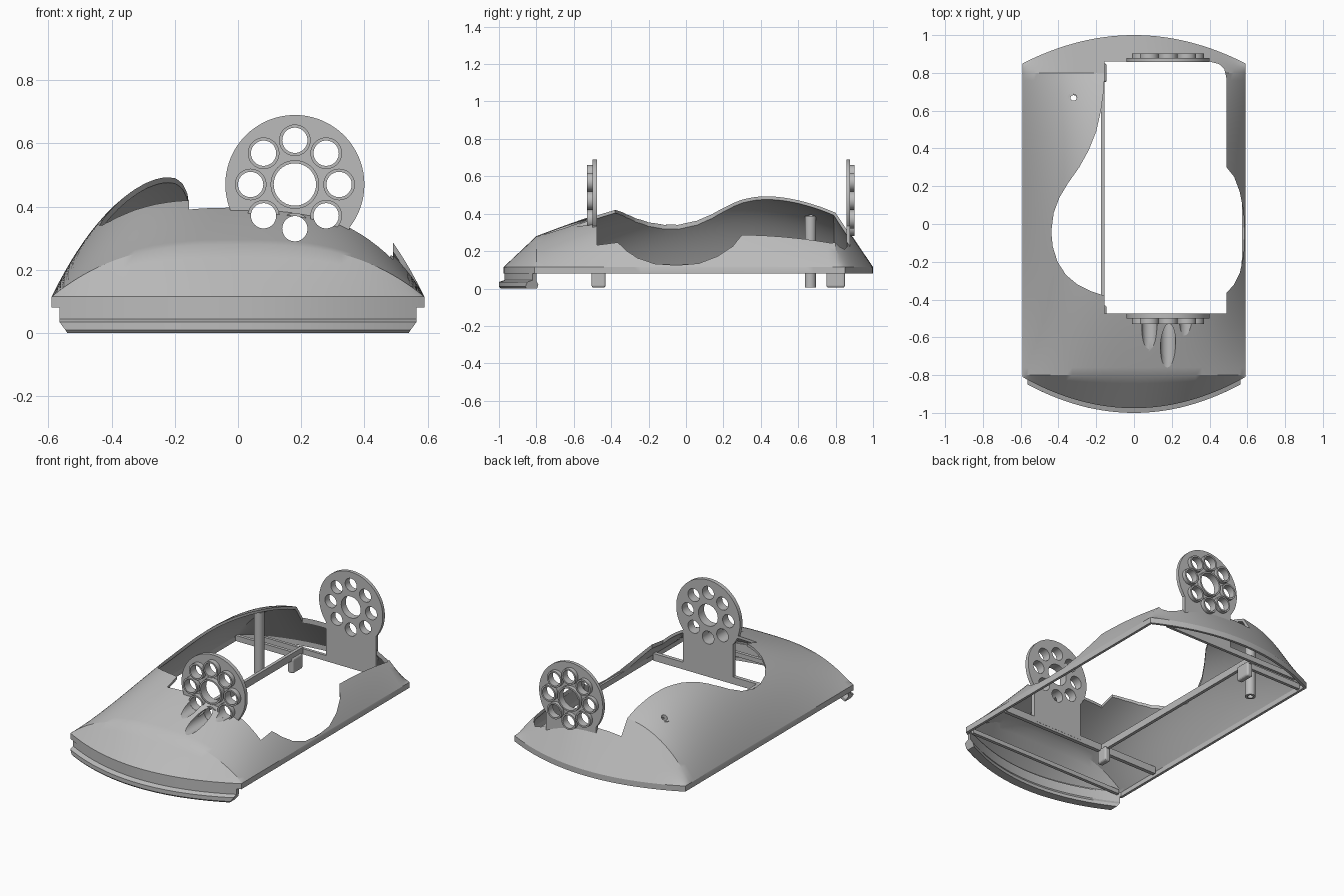
import bpy, bmesh
from math import sin, cos, pi, radians

if "Cube" in bpy.data.objects:
    bpy.data.objects.remove(bpy.data.objects["Cube"])

grey = bpy.data.materials.new("plain grey")
grey.use_nodes = True
grey.diffuse_color = (0.5, 0.5, 0.5, 1)
grey.node_tree.nodes["Principled BSDF"].inputs["Base Color"].default_value = (0.5, 0.5, 0.5, 1)

W, RIM, BASE, CREASE = 0.59, 0.115, 0.08, 0.8
HUB_X, HUB_Z = 0.18, 0.47


def activate(ob):
    bpy.ops.object.select_all(action='DESELECT')
    ob.select_set(True)
    bpy.context.view_layer.objects.active = ob


def smooth(ob):
    activate(ob)
    bpy.ops.object.shade_smooth_by_angle(angle=radians(30))
    return ob


def mesh_object(name, verts, faces, fix=True):
    me = bpy.data.meshes.new(name)
    me.from_pydata(verts, [], faces)
    bm = bmesh.new()
    bm.from_mesh(me)
    bmesh.ops.remove_doubles(bm, verts=bm.verts, dist=1e-5)
    if fix:
        bmesh.ops.recalc_face_normals(bm, faces=bm.faces)
    bm.to_mesh(me)
    bm.free()
    me.materials.append(grey)
    ob = bpy.data.objects.new(name, me)
    bpy.context.collection.objects.link(ob)
    return ob


def grid_faces(rows, cols):
    return [(r * cols + c, r * cols + c + 1, (r + 1) * cols + c + 1, (r + 1) * cols + c)
            for r in range(rows - 1) for c in range(cols - 1)]


def box(name, x0, x1, y0, y1, z0, z1):
    v = [(x, y, z) for x in (x0, x1) for y in (y0, y1) for z in (z0, z1)]
    f = [(0, 1, 3, 2), (4, 6, 7, 5), (0, 4, 5, 1), (2, 3, 7, 6), (0, 2, 6, 4), (1, 5, 7, 3)]
    return mesh_object(name, v, f)


def circle(x, y, r, n=40):
    return [(x + r * cos(2 * pi * i / n), y + r * sin(2 * pi * i / n)) for i in range(n)]


def sheet(name, loops, a, b, upright=True):
    """Filled outline with holes, thickened from a to b along y (upright) or z."""
    cu = bpy.data.curves.new(name, 'CURVE')
    cu.dimensions, cu.fill_mode, cu.extrude = '2D', 'BOTH', (b - a) / 2
    for loop in loops:
        sp = cu.splines.new('POLY')
        sp.points.add(len(loop) - 1)
        for p, (x, y) in zip(sp.points, loop):
            p.co = (x, y, 0, 1)
        sp.use_cyclic_u = True
    cu.materials.append(grey)
    ob = bpy.data.objects.new(name, cu)
    bpy.context.collection.objects.link(ob)
    mid = (a + b) / 2
    ob.location = (0, mid, 0) if upright else (0, 0, mid)
    ob.rotation_euler.x = pi / 2 if upright else 0
    activate(ob)
    bpy.ops.object.convert(target='MESH')
    ob = bpy.context.object
    bm = bmesh.new()
    bm.from_mesh(ob.data)
    bmesh.ops.remove_doubles(bm, verts=bm.verts, dist=1e-5)
    bmesh.ops.recalc_face_normals(bm, faces=bm.faces)
    bm.to_mesh(ob.data)
    bm.free()
    return smooth(ob)


def cut(ob, cutter):
    cutter.hide_render = True
    mod = ob.modifiers.new("cut", 'BOOLEAN')
    mod.operation, mod.solver, mod.object = 'DIFFERENCE', 'EXACT', cutter
    activate(ob)
    bpy.ops.object.modifier_apply(modifier=mod.name)
    bpy.data.objects.remove(cutter)


# Domed body surface
def arch(x):
    return 1 - (abs(x) / W) ** 2.9


def front_edge(x):
    return -0.975 + 0.165 * (x / W) ** 2


def back_edge(x):
    return 1 - 0.15 * (x / W) ** 2


def height(x, y):
    yc = max(-CREASE, min(CREASE, y))
    h = (0.397 + 0.14 * yc - 0.26 * yc ** 2 - 0.091 * yc ** 3) * arch(x)
    if abs(y) > CREASE:
        edge = front_edge(x) if y < 0 else back_edge(x)
        h *= max(0, 1 - (y - yc) / (edge - yc))
    return RIM + h


xs = [W * sin(pi / 2 * i / 24) for i in range(-24, 25)]
ts = [i / 4 for i in range(5)]
verts = []
columns = [xs[0]] + xs + [xs[-1]]
spans = [-CREASE + 2 * CREASE * i / 40 for i in range(1, 40)]
n_rows = 2 * len(ts) + len(spans) + 2
for r in range(n_rows):
    for c, x in enumerate(columns):
        k = min(max(r - 1, 0), n_rows - 3)
        if k < len(ts):
            y = front_edge(x) + (-CREASE - front_edge(x)) * ts[k]
        elif k < len(ts) + len(spans):
            y = spans[k - len(ts)]
        else:
            y = CREASE + (back_edge(x) - CREASE) * ts[k - len(ts) - len(spans)]
        skirt = r in (0, n_rows - 1) or c in (0, len(columns) - 1)
        verts.append((x, y, BASE if skirt else height(x, y)))
shell = mesh_object("body_shell", verts, grid_faces(n_rows, len(columns)), fix=False)
solid = shell.modifiers.new("thickness", 'SOLIDIFY')
solid.thickness, solid.offset, solid.use_even_offset = 0.016, -1, True
activate(shell)
bpy.ops.object.modifier_apply(modifier=solid.name)

# Cockpit opening with a scoop on each side
opening = [(-.155, -.475), (-.155, -.38), (-.23, -.355), (-.3, -.32), (-.36, -.27), (-.405, -.2),
           (-.43, -.12), (-.438, -.04), (-.425, .06), (-.395, .14), (-.35, .215), (-.29, .3),
           (-.24, .39), (-.2, .49), (-.175, .6), (-.16, .71), (-.155, .8), (-.155, .86),
           (.4, .86), (.45, .847), (.478, .82), (.49, .77), (.49, .3), (.53, .25), (.56, .17),
           (.58, .07), (.585, -.05), (.58, -.17), (.56, -.26), (.53, -.32), (.49, -.365), (.49, -.475)]
cut(shell, sheet("opening_cutter", [opening], RIM + 0.002, 1, upright=False))

# Hole pattern of the round plates, bored on through the shell
ring_holes = [(HUB_X + 0.14 * cos(i * pi / 4), HUB_Z + 0.14 * sin(i * pi / 4), 0.04) for i in range(8)]
holes = ring_holes + [(HUB_X, HUB_Z, 0.067)]
low_holes = [h for h in ring_holes if h[1] < 0.4]
for x, z, r in low_holes:
    cut(shell, sheet("bore_cutter", [circle(x, z, r)], -0.9, 1.1))
cut(shell, sheet("screw_cutter", [circle(-.32, .67, 0.017)], 0.2, 1, upright=False))
smooth(shell)

# Troughs below the front bores
for i, (x, z, r) in enumerate(low_holes):
    tv = []
    for k in range(25):
        y = -0.49 - 0.3 * k / 24
        for j in range(17):
            a = pi + pi * j / 16
            px = x + r * 1.04 * cos(a)
            tv.append((px, y, min(z + r * 1.04 * sin(a), height(px, y) - 0.004)))
    smooth(mesh_object("bore_trough_%d" % i, tv, grid_faces(25, 17)))

# Front and back round plates with raised hole rims
arc = [radians(-38 + 256 * i / 64) for i in range(65)]
outline = [(HUB_X + 0.22 * cos(a), HUB_Z + 0.22 * sin(a)) for a in arc]
outline += [(HUB_X - 0.173, 0.1), (HUB_X + 0.173, 0.1)]
for side, p0, p1, r0, r1 in (("front", -.5, -.475, -.53, -.5), ("back", .857, .878, .878, .902)):
    sheet(side + "_plate", [outline] + [circle(*h) for h in holes], p0, p1)
    for i, (x, z, r) in enumerate(holes):
        sheet("%s_rim_%d" % (side, i), [circle(x, z, r + 0.01), circle(x, z, r)], r0, r1)

# Bumper swept along the curved nose
profile = [(.004, .1), (.004, .045), (-.025, .035), (-.025, .01), (-.015, 0), (.04, 0),
           (.04, .02), (.025, .04), (.025, .1)]
bv, m, n = [], len(profile), 33
for i in range(n):
    u = -1 + 2 * i / (n - 1)
    for d, z in profile:
        x = u * (0.565 if z >= 0.035 else 0.54 + 0.7 * z)
        bv.append((x, front_edge(x) + d, z))
bf = [(i * m + j, i * m + (j + 1) % m, (i + 1) * m + (j + 1) % m, (i + 1) * m + j)
      for i in range(n - 1) for j in range(m)]
bf += [tuple(range(m)), tuple(range((n - 1) * m, n * m))]
smooth(mesh_object("nose_bumper", bv, bf))

# Inner frame, pegs and screw post
box("long_rail", -.175, -.155, -.49, .87, .085, .13)
box("front_crossbar", -.56, .56, -.5, -.476, .085, .13)
box("back_crossbar", -.48, .48, .862, .88, .085, .12)
box("side_crossbar", -.57, -.165, .79, .81, .085, .12)
box("nose_crossbar", -.55, .55, -.81, -.79, .085, .112)
for name, y0, y1 in (("front_peg", -.505, -.43), ("back_peg", .75, .85)):
    peg = box(name, -.185, -.145, y0, y1, .005, .1)
    bev = peg.modifiers.new("rounding", 'BEVEL')
    bev.width, bev.segments = 0.012, 3
sheet("screw_post", [circle(-.32, .665, 0.03), circle(-.32, .665, 0.017)], .005, .388, upright=False)
